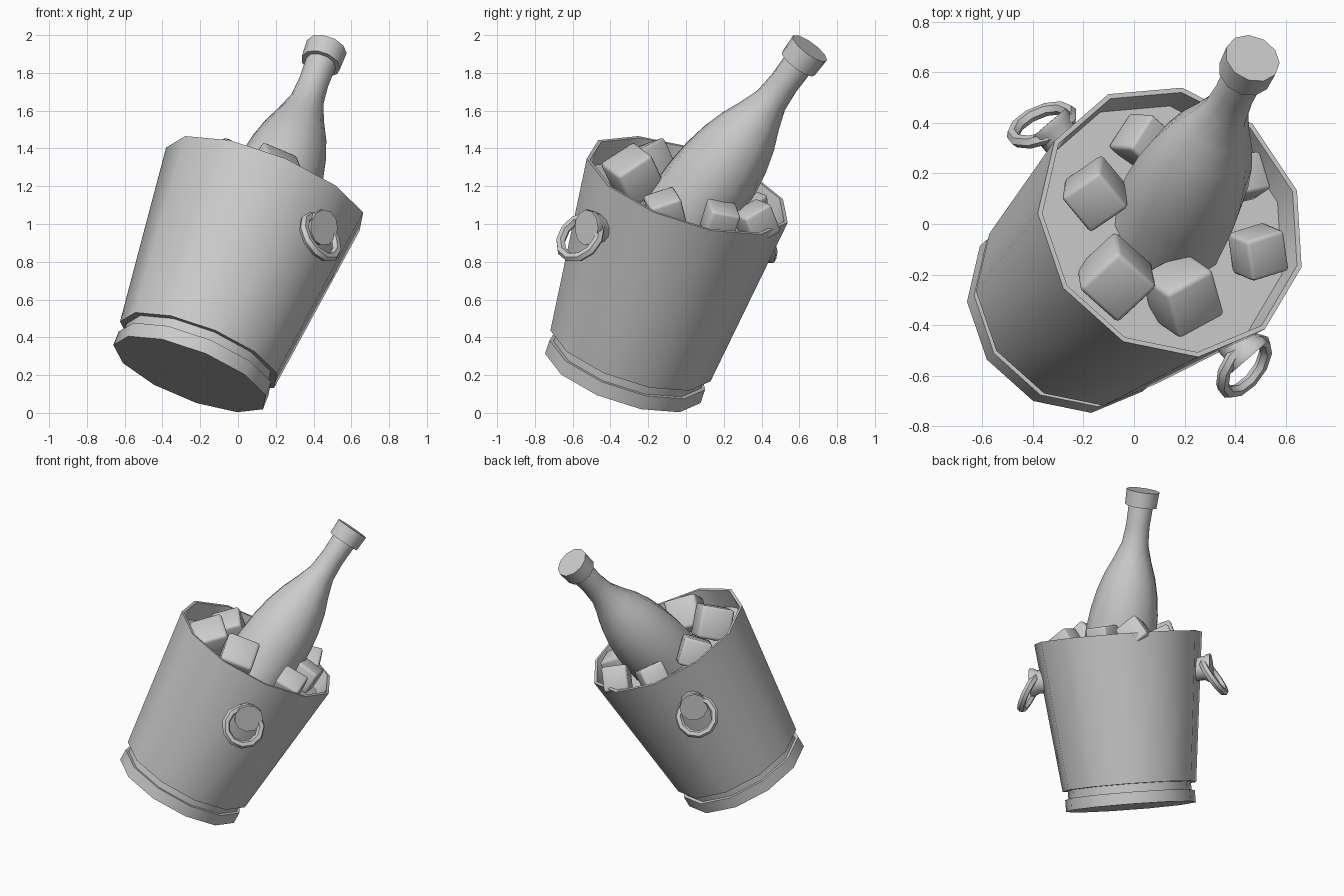
import bpy, bmesh
from math import pi, cos, sin, radians
from mathutils import Vector, Matrix, Euler

if "Cube" in bpy.data.objects:
    bpy.data.objects.remove(bpy.data.objects["Cube"])

SIDES = 11
AXIS = Vector((0.353, 0.303, 0.885)).normalized()      # bucket tilt
RIM = Vector((0.147, 0.011, 1.205))                    # centre of the rim
HEIGHT = 1.13


def frame(origin, z_axis, x_hint):
    z = Vector(z_axis).normalized()
    x = Vector(x_hint)
    x = (x - z * x.dot(z)).normalized()
    y = z.cross(x)
    m = Matrix((x, y, z)).transposed().to_4x4()
    m.translation = origin
    return m


def finish(name, bm, matrix, angle=40):
    bmesh.ops.recalc_face_normals(bm, faces=bm.faces)
    mesh = bpy.data.meshes.new(name)
    bm.to_mesh(mesh)
    bm.free()
    obj = bpy.data.objects.new(name, mesh)
    bpy.context.collection.objects.link(obj)
    obj.matrix_world = matrix
    bpy.ops.object.select_all(action='DESELECT')
    obj.select_set(True)
    bpy.context.view_layer.objects.active = obj
    bpy.ops.object.shade_smooth_by_angle(angle=radians(angle))
    return obj


def lathe(name, profile, matrix, sides=SIDES):
    """Revolve (radius, height) points around z, capping both ends."""
    bm = bmesh.new()
    rings = [[bm.verts.new((r * cos(2 * pi * i / sides), r * sin(2 * pi * i / sides), h))
              for i in range(sides)] for r, h in profile]
    for a, b in zip(rings, rings[1:]):
        for i in range(sides):
            j = (i + 1) % sides
            bm.faces.new((a[i], a[j], b[j], b[i]))
    bm.faces.new(rings[0])
    bm.faces.new(rings[-1])
    return finish(name, bm, matrix)


def torus(name, major, minor, matrix, n=SIDES, m=6):
    bm = bmesh.new()
    rings = []
    for i in range(n):
        u = 2 * pi * i / n
        rings.append([bm.verts.new(((major + minor * cos(2 * pi * k / m)) * cos(u),
                                    (major + minor * cos(2 * pi * k / m)) * sin(u),
                                    minor * sin(2 * pi * k / m))) for k in range(m)])
    for i in range(n):
        a, b = rings[i], rings[(i + 1) % n]
        for k in range(m):
            bm.faces.new((a[k], b[k], b[(k + 1) % m], a[(k + 1) % m]))
    return finish(name, bm, matrix, 50)


# Bucket with foot ring, groove, tapered wall and inner ice level
base = RIM - AXIS * HEIGHT
lathe("bucket", [(0.437, 0), (0.437, 0.08), (0.415, 0.08), (0.415, 0.135), (0.45, 0.135),
                 (0.565, HEIGHT), (0.545, HEIGHT), (0.53, HEIGHT - 0.13)],
      frame(base, AXIS, (0.513, -0.181, -0.143)))

# Bottle, profile measured down from the cap
down = -Vector((0.37, 0.74, 1)).normalized()
bottle_frame = frame(Vector((0.468, 0.655, 1.93)), down, (1, 0, 0))
lathe("bottle", [(0.08, 0.06), (0.083, 0.11), (0.08, 0.24), (0.09, 0.36), (0.127, 0.47),
                 (0.172, 0.58), (0.206, 0.70), (0.229, 0.83), (0.24, 0.97), (0.24, 1.40)],
      bottle_frame)
lathe("bottle_cap", [(0.112, 0), (0.108, 0.105)], bottle_frame)

# Two handles: stud and hanging ring, the second turned half way round the axis
half_turn = (Matrix.Translation(RIM) @ Matrix.Rotation(pi, 4, AXIS) @ Matrix.Translation(-RIM))
out = Vector((0.654, -0.757, 0))
stud_frame = frame(RIM - AXIS * 0.253, out, AXIS)
ring_frame = frame(Vector((0.435, -0.56, 0.93)), (0.71, -0.52, 0.47), AXIS)
for side, turn in (("front", Matrix.Identity(4)), ("back", half_turn)):
    lathe(side + "_stud", [(0.08, 0.46), (0.08, 0.56), (0.095, 0.585), (0.095, 0.61)],
          turn @ stud_frame)
    torus(side + "_ring", 0.123, 0.026, turn @ ring_frame)

# Ice cubes: position, size, rotation
cubes = [((-0.07, -0.21, 1.30), 0.22, (0.35, -0.25, 0.75)),
         ((0.19, -0.28, 1.26), 0.22, (0.6, 0.35, 0.5)),
         ((0.49, -0.11, 1.07), 0.17, (0.35, 0.45, 0.3)),
         ((-0.15, 0.12, 1.23), 0.19, (0.3, -0.3, 0.6)),
         ((0.04, 0.32, 1.07), 0.17, (0.5, 0.3, 1.0)),
         ((0.42, 0.18, 1.02), 0.16, (-0.2, 0.5, 0.2)),
         ((0.30, 0.37, 1.01), 0.17, (0.5, 0.2, 0.5))]
for n, (pos, size, rot) in enumerate(cubes):
    bm = bmesh.new()
    bmesh.ops.create_cube(bm, size=size)
    bmesh.ops.bevel(bm, geom=bm.edges[:], offset=size * 0.09, segments=2, profile=0.5,
                    affect='EDGES')
    finish(f"ice_cube_{n + 1}", bm, Matrix.Translation(pos) @ Euler(rot).to_matrix().to_4x4(), 60)
